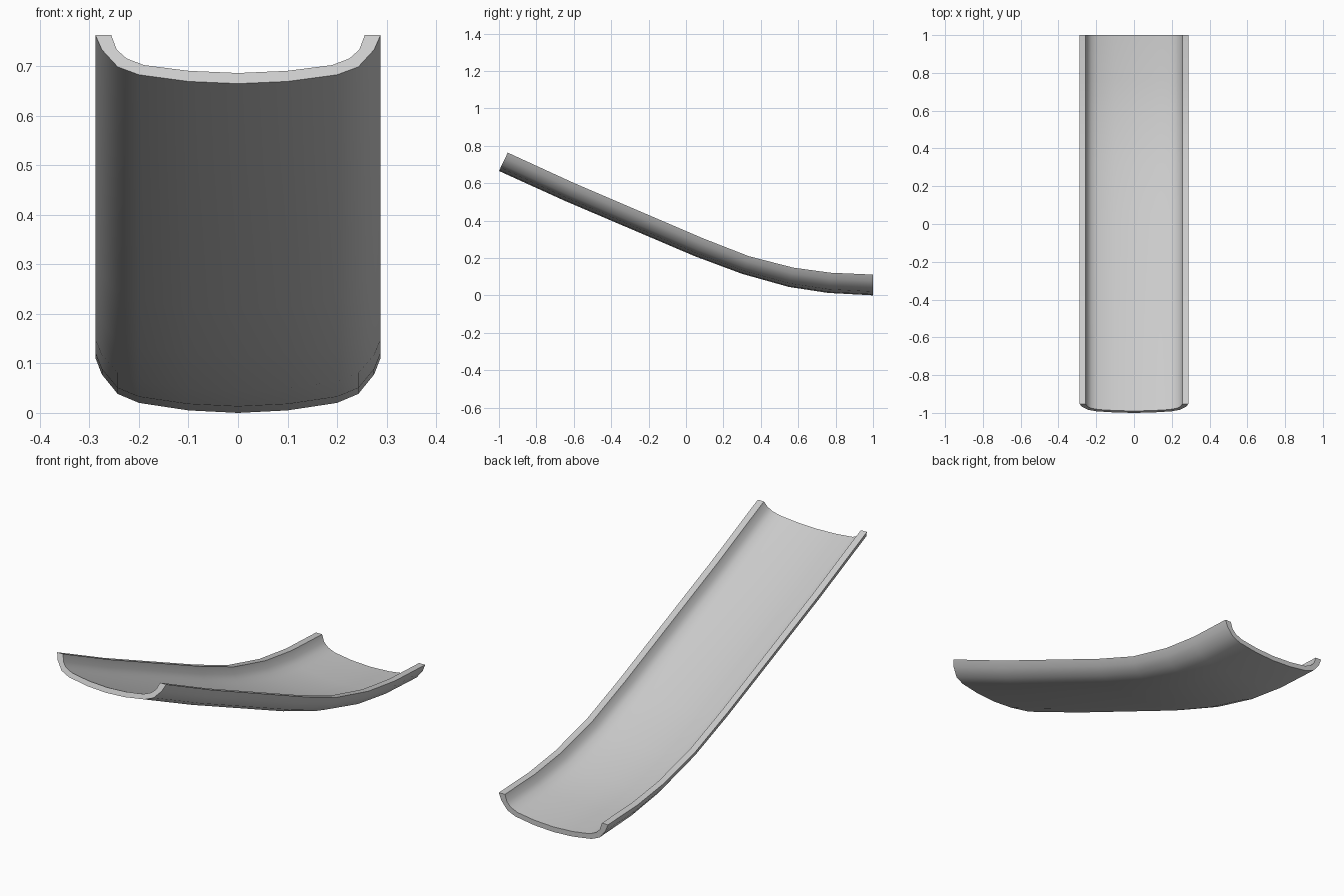
import bpy, bmesh
from mathutils import Vector

if "Cube" in bpy.data.objects:
    bpy.data.objects.remove(bpy.data.objects["Cube"])

# Half cross-section (x, height), from the centre outwards
outer = [(0, 0), (0.1, 0.005), (0.2, 0.02), (0.243, 0.038), (0.275, 0.077), (0.288, 0.11)]
inner = [(0, 0.024), (0.1, 0.029), (0.19, 0.042), (0.225, 0.057), (0.245, 0.077), (0.256, 0.11)]
DEPTH = 0.11


def mirrored(half):
    return [(-x, h) for x, h in reversed(half[1:])] + half


loop = mirrored(outer) + mirrored(inner)[::-1]

# Stations along the chute: underside (y, z) and rim (y, z)
stations = [
    ((-1.0, 0.667), (-0.953, 0.765)),
    ((-0.645, 0.506), (-0.6, 0.603)),
    ((0.045, 0.212), (0.093, 0.306)),
    ((0.3, 0.117), (0.337, 0.211)),
    ((0.55, 0.047), (0.574, 0.15)),
    ((0.76, 0.015), (0.773, 0.123)),
    ((1.0, 0.002), (1.0, 0.113)),
]

# Sweep the curved channel
bm = bmesh.new()
rings = []
for base, rim in stations:
    b, r = Vector(base), Vector(rim)
    ring = []
    for x, h in loop:
        p = b.lerp(r, h / DEPTH)
        ring.append(bm.verts.new((x, p.x, p.y - 0.002)))
    rings.append(ring)
n = len(loop)
for a, c in zip(rings, rings[1:]):
    for i in range(n):
        j = (i + 1) % n
        bm.faces.new((a[i], a[j], c[j], c[i]))

# Close both ends with strips between outer and inner curves
for ring in (rings[0], rings[-1]):
    for i in range(n // 2 - 1):
        bm.faces.new((ring[i], ring[i + 1], ring[n - 2 - i], ring[n - 1 - i]))
bmesh.ops.recalc_face_normals(bm, faces=bm.faces)

mesh = bpy.data.meshes.new("slide_chute")
bm.to_mesh(mesh)
bm.free()
chute = bpy.data.objects.new("slide_chute", mesh)
bpy.context.collection.objects.link(chute)
bpy.context.view_layer.objects.active = chute
chute.select_set(True)
bpy.ops.object.shade_smooth_by_angle(angle=0.7)
